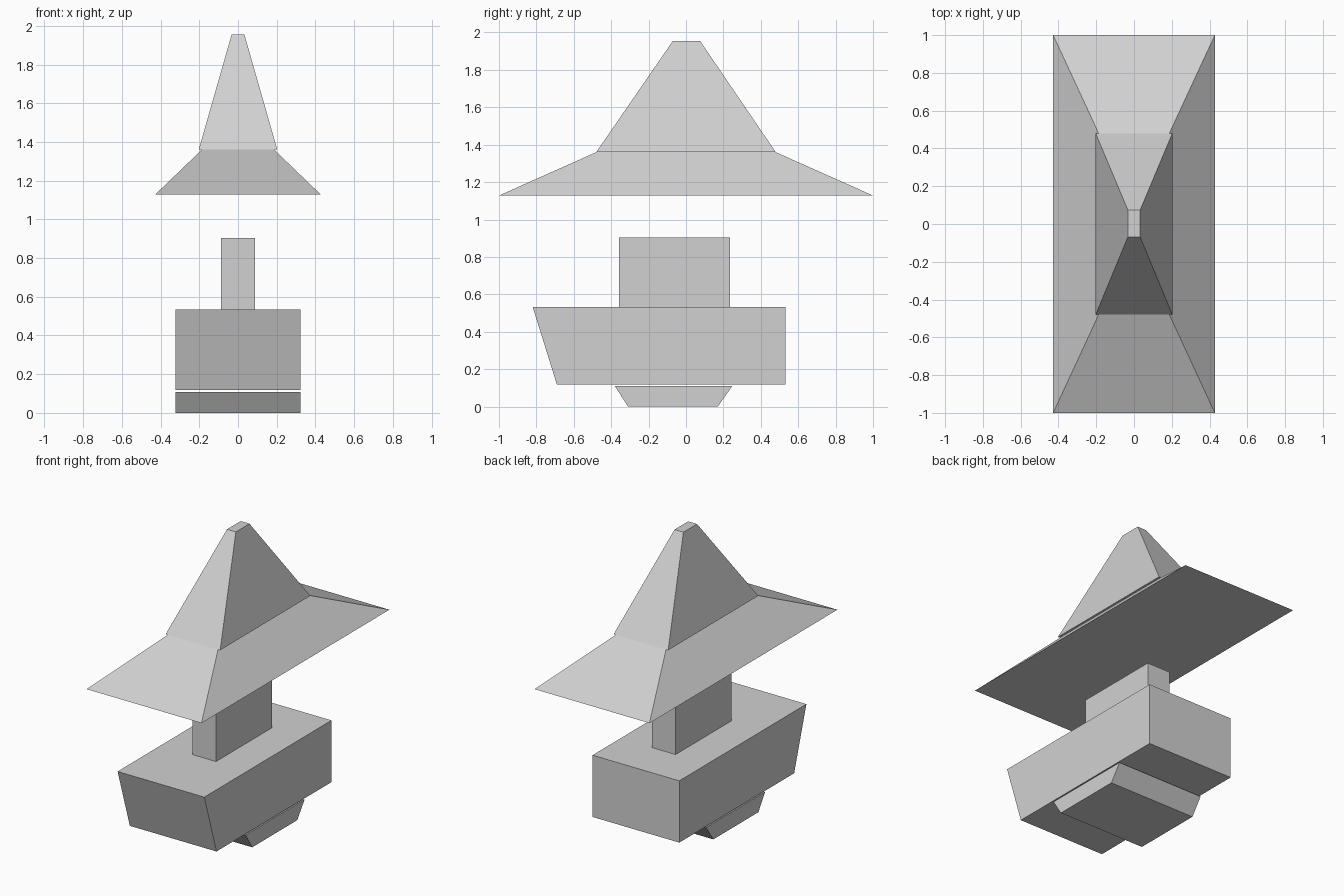
import bpy

if "Cube" in bpy.data.objects:
    bpy.data.objects.remove(bpy.data.objects["Cube"], do_unlink=True)

# Single flat colour
grey = bpy.data.materials.new("light_grey")
grey.use_nodes = True
colour = (0.64, 0.64, 0.64, 1)
grey.diffuse_color = colour
grey.node_tree.nodes["Principled BSDF"].inputs["Base Color"].default_value = colour


def tapered_block(name, bottom, top):
    """Closed block between two rectangles given as (half width, y front, y back, z)."""
    verts = []
    for half, front, back, z in (bottom, top):
        verts += [(-half, front, z), (half, front, z), (half, back, z), (-half, back, z)]
    faces = [(3, 2, 1, 0), (4, 5, 6, 7)]
    faces += [(i, (i + 1) % 4, (i + 1) % 4 + 4, i + 4) for i in range(4)]
    mesh = bpy.data.meshes.new(name)
    mesh.from_pydata(verts, [], faces)
    mesh.materials.append(grey)
    obj = bpy.data.objects.new(name, mesh)
    bpy.context.collection.objects.link(obj)
    return obj


# Lower body: foot, raked hull and narrow upright
tapered_block("foot", (0.323, -0.31, 0.17, 0), (0.323, -0.38, 0.247, 0.109))
tapered_block("hull", (0.323, -0.69, 0.533, 0.117), (0.323, -0.82, 0.533, 0.533))
tapered_block("upright", (0.087, -0.358, 0.235, 0.533), (0.087, -0.358, 0.235, 0.903))

# Floating two-tier roof
tapered_block("roof_brim", (0.428, -1, 1, 1.128), (0.187, -0.48, 0.48, 1.36))
tapered_block("roof_peak", (0.203, -0.48, 0.48, 1.36), (0.033, -0.07, 0.075, 1.955))
